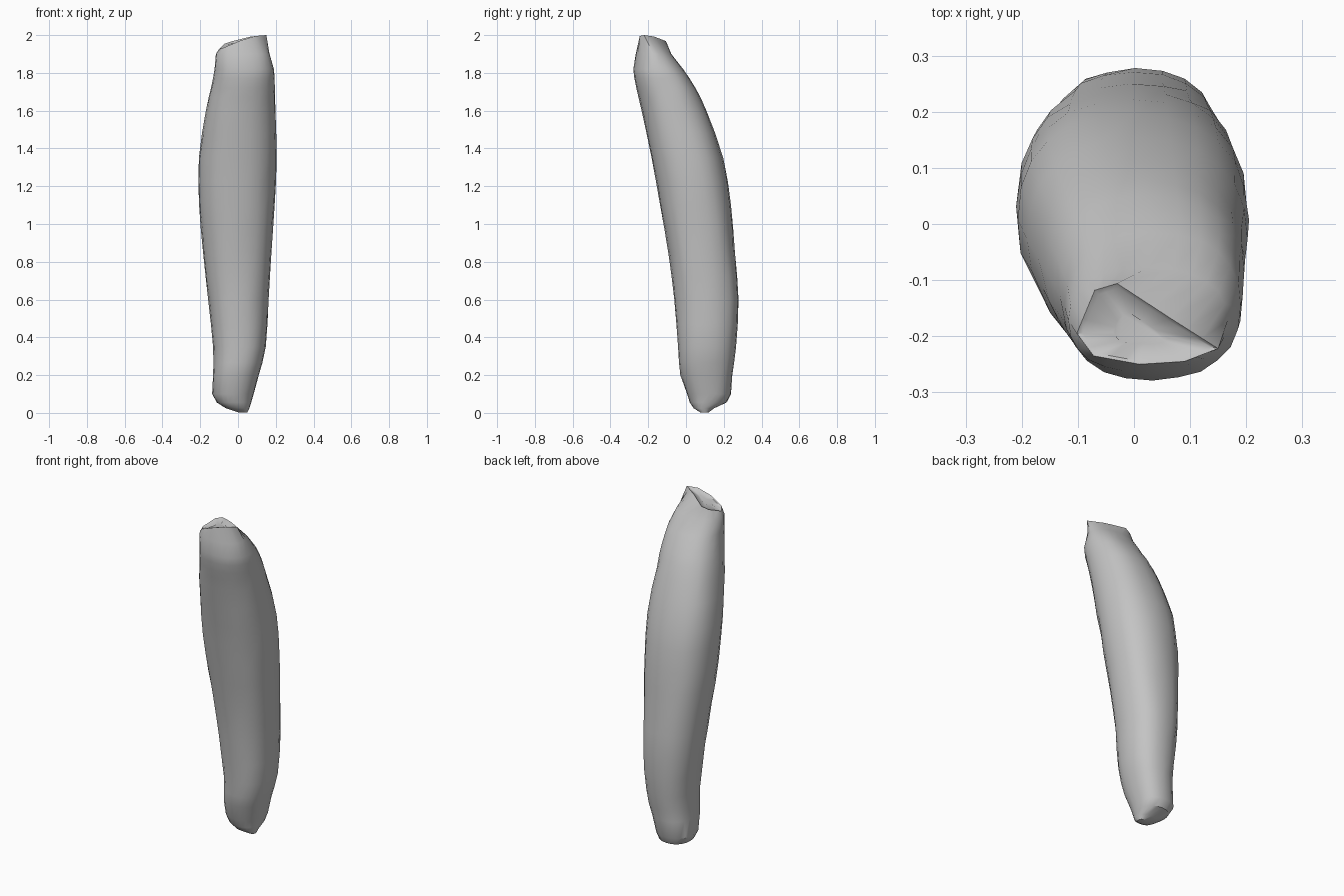
import bpy, bmesh, math, random
from mathutils import Vector

cube = bpy.data.objects.get("Cube")
if cube:
    bpy.data.objects.remove(cube, do_unlink=True)

random.seed(4)
SIDES = 24

# Body cross-sections: height, x min, x max, y min, y max
SECTIONS = [
    (0.003, 0.0, 0.05, 0.075, 0.12),
    (0.025, -0.065, 0.06, 0.04, 0.15),
    (0.055, -0.112, 0.07, 0.02, 0.215),
    (0.10, -0.137, 0.083, 0.006, 0.238),
    (0.20, -0.132, 0.11, -0.03, 0.245),
    (0.35, -0.132, 0.147, -0.042, 0.265),
    (0.60, -0.158, 0.162, -0.062, 0.278),
    (0.85, -0.185, 0.177, -0.094, 0.259),
    (1.10, -0.206, 0.194, -0.137, 0.238),
    (1.35, -0.207, 0.205, -0.182, 0.197),
    (1.60, -0.170, 0.198, -0.235, 0.108),
    (1.72, -0.143, 0.195, -0.263, 0.05),
    (1.82, -0.124, 0.19, -0.279, -0.015),
    (1.90, -0.117, 0.167, -0.266, -0.078),
]

# Slanted, roughly triangular rim at the broken top end
RIM = [(0.15, -0.222, 2.0), (0.065, -0.168, 1.992), (-0.03, -0.106, 1.968),
       (-0.07, -0.118, 1.955), (-0.102, -0.195, 1.925), (-0.072, -0.235, 1.935),
       (0.01, -0.25, 1.97), (0.09, -0.245, 1.995)]


def signed_power(v, p):
    return math.copysign(abs(v) ** p, v)


def midway(a, b, c, d):
    """Section halfway between b and c on a smooth curve through all four."""
    return [(9 * (q + r) - p - s) / 16 for p, q, r, s in zip(a, b, c, d)]


def section_ring(z, x0, x1, y0, y1):
    """Slightly squared oval filling the given extents, with small dents."""
    pts = []
    for i in range(SIDES):
        a = math.tau * i / SIDES
        dent = 1.0 if i % (SIDES // 4) == 0 else random.uniform(0.982, 1.008)
        pts.append(Vector((
            (x0 + x1) / 2 + (x1 - x0) / 2 * dent * signed_power(math.cos(a), 0.87),
            (y0 + y1) / 2 + (y1 - y0) / 2 * dent * signed_power(math.sin(a), 0.87),
            z)))
    return pts


def rim_ring():
    step = SIDES // len(RIM)
    pts = []
    for i, p in enumerate(RIM):
        q = Vector(RIM[(i + 1) % len(RIM)])
        pts += [Vector(p).lerp(q, k / step) for k in range(step)]
    return pts


# Stack the rings, with in-between sections along the long body
rings = []
for i, section in enumerate(SECTIONS):
    rings.append(section_ring(*section))
    if 4 <= i < len(SECTIONS) - 2:
        rings.append(section_ring(*midway(*SECTIONS[i - 1:i + 3])))

# Shallow dished end face
rim = rim_ring()
centre = sum(rim, Vector()) / SIDES
rings.append(rim)
rings.append([p.lerp(centre, 0.1) - Vector((0, 0, 0.006)) for p in rim])
rings.append([p.lerp(centre, 0.6) - Vector((0, 0, random.uniform(0.006, 0.014)))
              for p in rim])

bm = bmesh.new()
loops = [[bm.verts.new(p) for p in ring] for ring in rings]
for low, high in zip(loops, loops[1:]):
    for i in range(SIDES):
        j = (i + 1) % SIDES
        bm.faces.new((low[i], low[j], high[j], high[i]))
bm.faces.new(loops[0][::-1])
bm.faces.new(loops[-1])
bmesh.ops.recalc_face_normals(bm, faces=bm.faces)

mesh = bpy.data.meshes.new("curved_stick")
bm.to_mesh(mesh)
bm.free()
stick = bpy.data.objects.new("curved_stick", mesh)
bpy.context.collection.objects.link(stick)

# Plain grey surface
grey = bpy.data.materials.new("plain_grey")
grey.use_nodes = True
colour = (0.55, 0.55, 0.55, 1)
grey.diffuse_color = colour
grey.node_tree.nodes["Principled BSDF"].inputs["Base Color"].default_value = colour
mesh.materials.append(grey)

# Soft shading that keeps the rim crisp
bpy.ops.object.select_all(action="DESELECT")
stick.select_set(True)
bpy.context.view_layer.objects.active = stick
bpy.ops.object.shade_smooth_by_angle(angle=math.radians(35))
